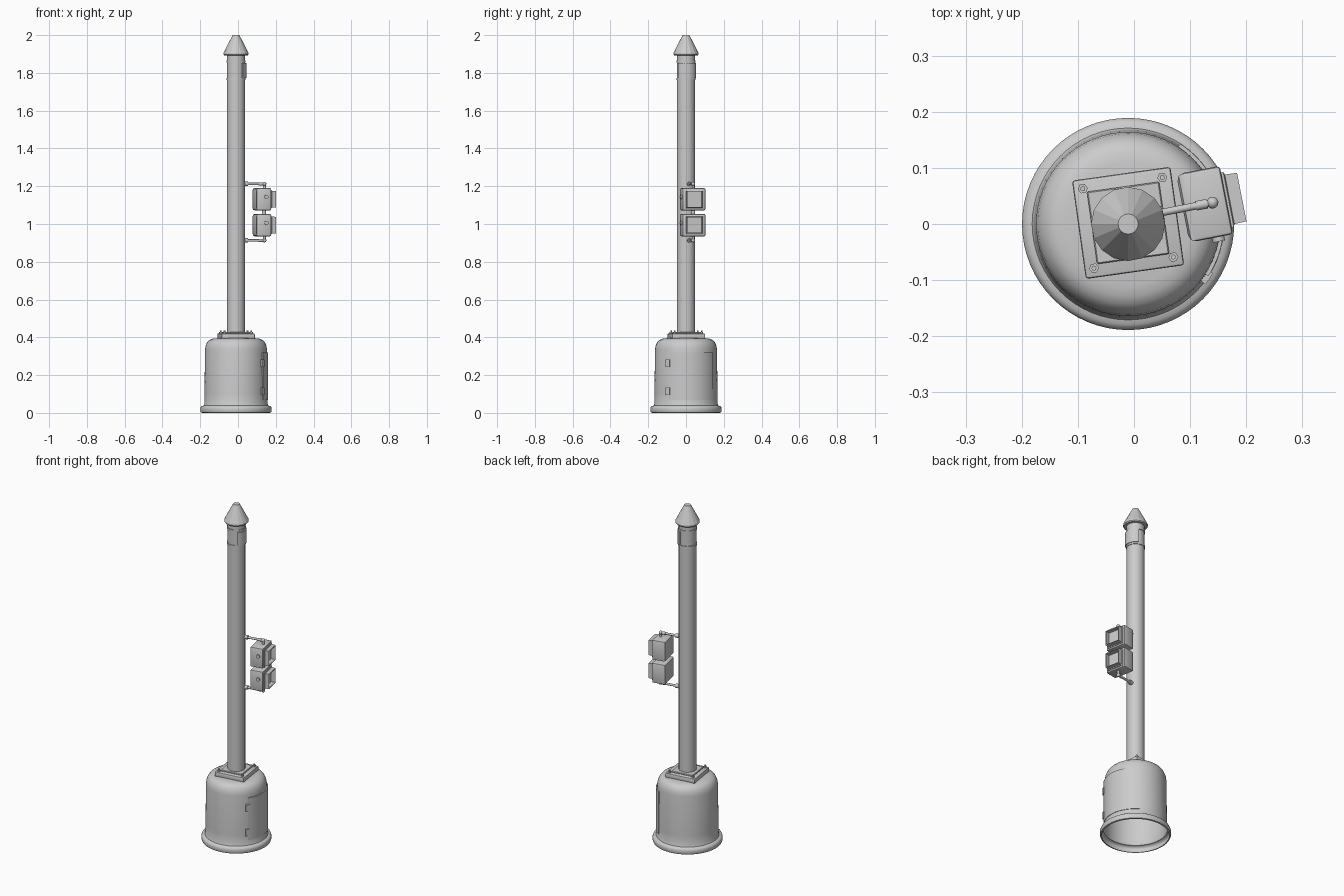
import bpy, bmesh, math
from mathutils import Matrix, Vector

if "Cube" in bpy.data.objects:
    bpy.data.objects.remove(bpy.data.objects["Cube"])

AXIS = Vector((-0.0105, 0.0, 0.0))
grey = bpy.data.materials.new("painted_grey_metal")
grey.diffuse_color = (0.6, 0.6, 0.6, 1)
grey.use_nodes = True
grey.node_tree.nodes["Principled BSDF"].inputs["Base Color"].default_value = grey.diffuse_color


def finish(name, bm, angle=35, matrix=None, fix=True):
    if matrix is not None:
        bm.transform(matrix)
    if fix:
        bmesh.ops.recalc_face_normals(bm, faces=bm.faces[:])
    me = bpy.data.meshes.new(name)
    bm.to_mesh(me)
    bm.free()
    me.materials.append(grey)
    if angle:
        for p in me.polygons:
            p.use_smooth = True
        me.set_sharp_from_angle(angle=math.radians(angle))
    ob = bpy.data.objects.new(name, me)
    bpy.context.collection.objects.link(ob)
    return ob


def lathe(name, profile, sides, angle=35, matrix=None):
    """Spin an (r, z) profile around the z axis."""
    bm = bmesh.new()
    vs = [bm.verts.new((r, 0, z)) for r, z in profile]
    es = [bm.edges.new(p) for p in zip(vs, vs[1:])]
    bmesh.ops.spin(bm, geom=vs + es, cent=(0, 0, 0), axis=(0, 0, 1),
                   angle=math.tau, steps=sides, use_duplicate=False)
    bmesh.ops.remove_doubles(bm, verts=bm.verts[:], dist=1e-5)
    return finish(name, bm, angle, matrix or Matrix.Translation(AXIS))


def box(name, lo, hi, matrix, bevel=0.0, segments=2):
    bm = bmesh.new()
    lo, hi = Vector(lo), Vector(hi)
    bmesh.ops.create_cube(bm, size=1, matrix=Matrix.Translation((lo + hi) / 2)
                          @ Matrix.Diagonal((*(hi - lo), 1)))
    if bevel:
        bmesh.ops.bevel(bm, geom=bm.edges[:], offset=bevel, segments=segments,
                        profile=0.5, affect='EDGES')
    return finish(name, bm, 35, matrix)


def rod(name, a, b, r, matrix, sides=12):
    a, b = Vector(a), Vector(b)
    m = Matrix.Translation(a) @ (b - a).to_track_quat('Z', 'Y').to_matrix().to_4x4()
    n = (b - a).length
    return lathe(name, [(0, 0), (r, 0), (r, n), (0, n)], sides, 40, matrix @ m)


def curved_plate(name, r0, r1, a0, a1, z0, z1, steps=16):
    """Closed slab that follows a cylinder wall."""
    bm = bmesh.new()
    rings = []
    for i in range(steps + 1):
        a = math.radians(a0 + (a1 - a0) * i / steps)
        rings.append([bm.verts.new((r * math.cos(a), r * math.sin(a), z))
                      for r, z in ((r0, z0), (r1, z0), (r1, z1), (r0, z1))])
    for p, q in zip(rings, rings[1:]):
        for k in range(4):
            bm.faces.new((p[k], p[(k + 1) % 4], q[(k + 1) % 4], q[k]))
    bm.faces.new(rings[0])
    bm.faces.new(rings[-1])
    return finish(name, bm, 35, Matrix.Translation(AXIS))


# Hollow round base with a rolled foot and rounded shoulder
lathe("base", [(0.178, 0.0), (0.186, 0.002), (0.189, 0.010), (0.189, 0.024),
               (0.186, 0.032), (0.179, 0.037), (0.171, 0.039), (0.168, 0.046),
               (0.167, 0.10), (0.164, 0.335), (0.161, 0.355), (0.154, 0.372),
               (0.143, 0.385), (0.128, 0.392), (0.11, 0.395), (0, 0.397)], 64)

# Access door on the base with hinges
curved_plate("access_door", 0.160, 0.1705, -33, 57, 0.068, 0.32, 24)
for i, z in enumerate((0.115, 0.262)):
    curved_plate(f"door_hinge_{i}", 0.160, 0.175, -38, -30, z - 0.02, z + 0.02, 4)

# Square mounting plate with four bolts
plate_m = Matrix.Translation(AXIS + Vector((0, 0.002, 0))) @ Matrix.Rotation(math.radians(8), 4, 'Z')
box("mounting_plate", (-0.0885, -0.0885, 0.392), (0.0885, 0.0885, 0.42), plate_m, 0.005)
box("mounting_plate_step", (-0.065, -0.065, 0.415), (0.065, 0.065, 0.427), plate_m, 0.002, 1)
for i, (sx, sy) in enumerate(((1, 1), (1, -1), (-1, 1), (-1, -1))):
    x, y = sx * 0.0715, sy * 0.0715
    rod(f"bolt_nut_{i}", (x, y, 0.418), (x, y, 0.428), 0.009, plate_m, 6)
    rod(f"bolt_stud_{i}", (x, y, 0.426), (x, y, 0.436), 0.0045, plate_m, 8)

# Pole and faceted cap
lathe("pole", [(0.048, 0.41), (0.048, 1.90)], 20)
lathe("pole_cap", [(0.045, 1.893), (0.062, 1.893), (0.066, 1.898), (0.066, 1.906),
                   (0.060, 1.918), (0.023, 1.990), (0.018, 2.0), (0, 2.0)], 16, 0)

# Two straps and the curved label plate near the top
for i, z in enumerate((1.768, 1.860)):
    lathe(f"strap_{i}", [(0.047, z - 0.006), (0.0515, z - 0.006),
                         (0.0515, z + 0.006), (0.047, z + 0.006)], 20)
curved_plate("curved_label_plate", 0.046, 0.0555, -48, 70, 1.772, 1.852, 12)

# Signal assembly: local x points outward, origin on the elbow line
sig = Matrix.Translation((0.140, 0.038, 0)) @ Matrix.Rotation(math.radians(11), 4, 'Z')


def signal_head(name, z):
    m = sig @ Matrix.Translation((0, 0, z))
    # Housing that narrows toward the back, with a recessed front
    bm = bmesh.new()
    bmesh.ops.create_cube(bm, size=1, matrix=Matrix.Translation((-0.0145, 0, 0))
                          @ Matrix.Diagonal((0.079, 0.124, 0.118, 1)))
    back = [e for e in bm.edges if all(v.co.x < -0.03 for v in e.verts)]
    bmesh.ops.bevel(bm, geom=back, offset=0.013, segments=2, profile=0.5, affect='EDGES')
    rest = [e for e in bm.edges if max(v.co.x for v in e.verts) > 0.02]
    bmesh.ops.bevel(bm, geom=rest, offset=0.006, segments=2, profile=0.5, affect='EDGES')
    finish(name + "_housing", bm, 35, m)
    # Square visor tube, flaring slightly around the lens
    bm = bmesh.new()
    loops = []
    for x, s in ((0.020, 0.050), (0.029, 0.050), (0.031, 0.045), (0.053, 0.044),
                 (0.053, 0.040), (0.028, 0.040)):
        loops.append([bm.verts.new((x, a * s, b * s))
                      for a, b in ((-1, -1), (1, -1), (1, 1), (-1, 1))])
    for p, q in zip(loops, loops[1:]):
        for k in range(4):
            bm.faces.new((p[k], p[(k + 1) % 4], q[(k + 1) % 4], q[k]))
    bm.faces.new(loops[-1])     # lens face
    finish(name + "_visor_and_lens", bm, 20, m)
    # Side latch knob
    rod(name + "_latch", (-0.002, -0.058, 0.012), (-0.002, -0.070, 0.012), 0.011, m, 12)


signal_head("upper_signal", 1.131)
signal_head("lower_signal", 0.994)
rod("signal_link", (-0.002, 0, 1.05), (-0.002, 0, 1.075), 0.011, sig)

# Bracket arms with pole collar, sleeve and elbow
for name, z, zbox in (("upper", 1.212, 1.185), ("lower", 0.913, 0.94)):
    rod(name + "_arm_flange", (-0.112, 0, z), (-0.090, 0, z), 0.012, sig)
    rod(name + "_arm", (-0.100, 0, z), (0, 0, z), 0.0065, sig)
    rod(name + "_arm_sleeve", (-0.030, 0, z), (-0.010, 0, z), 0.0085, sig)
    rod(name + "_drop_tube", (0, 0, z), (0, 0, zbox), 0.0075, sig)
    bm = bmesh.new()
    bmesh.ops.create_uvsphere(bm, u_segments=12, v_segments=8, radius=0.0105)
    finish(name + "_elbow", bm, 40, sig @ Matrix.Translation((0, 0, z)))
